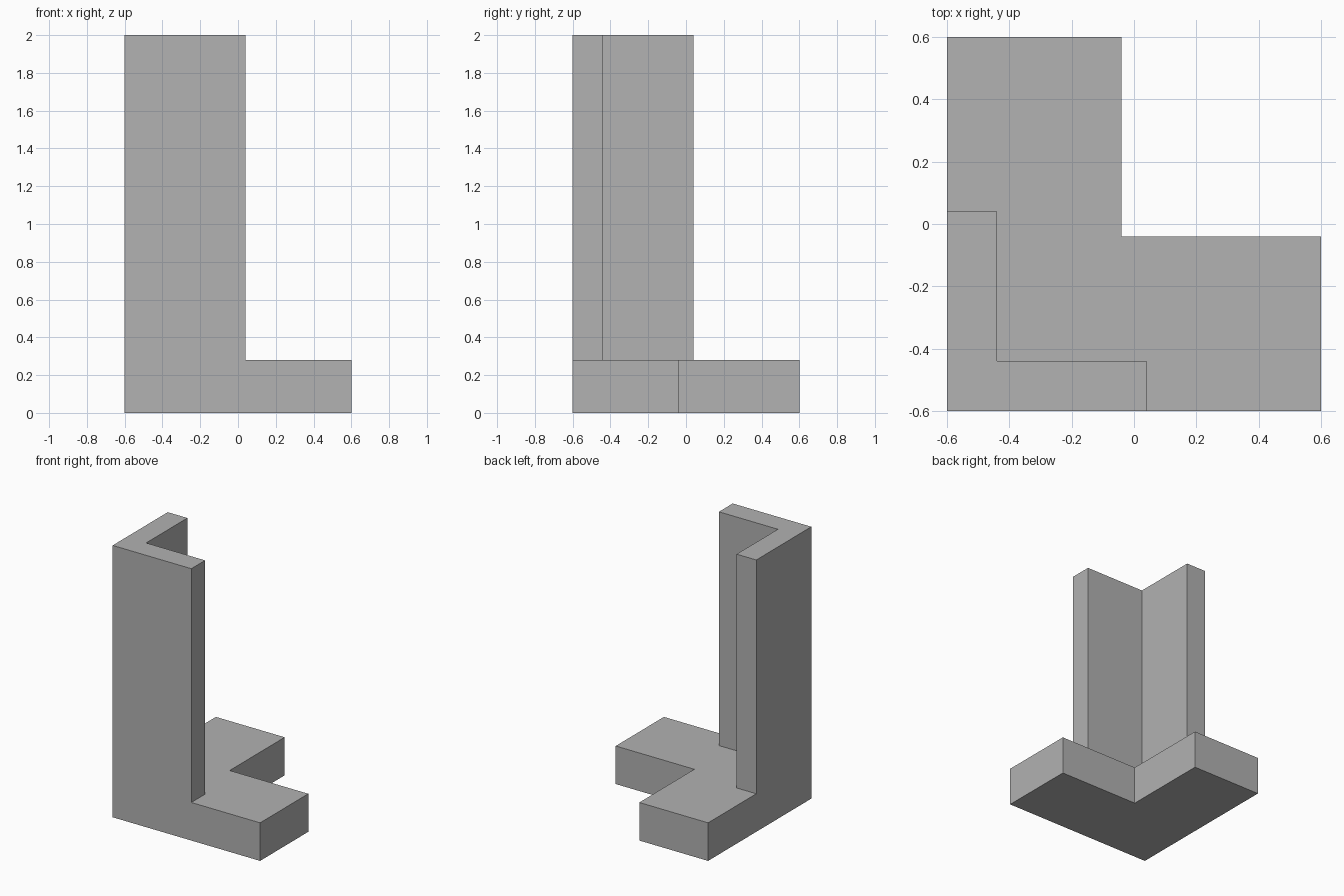
import bpy
import bmesh
import math

# Remove the default object
cube = bpy.data.objects.get("Cube")
if cube:
    bpy.data.objects.remove(cube, do_unlink=True)

# Plan dimensions
OUT = 0.6        # outer half width
TIP = 0.04       # free end of each wall wing, and mirrored edge of the foot notch
IN = -0.44       # inner wall faces
BASE_H, TOP = 0.28, 2.0

# Material
gray = bpy.data.materials.new("plain gray")
gray.use_nodes = True
colour = (0.445, 0.445, 0.445, 1.0)
gray.diffuse_color = colour
gray.node_tree.nodes["Principled BSDF"].inputs["Base Color"].default_value = colour

bm = bmesh.new()


def raise_faces(faces, height):
    """Extrude a face region straight up and return its new top faces."""
    result = bmesh.ops.extrude_face_region(bm, geom=faces)["geom"]
    verts = [g for g in result if isinstance(g, bmesh.types.BMVert)]
    bmesh.ops.translate(bm, verts=verts, vec=(0, 0, height))
    return [g for g in result if isinstance(g, bmesh.types.BMFace)]


# Plan outline: the L-shaped wall footprint and the floor around it
wall_plan = [(-OUT, TIP), (-OUT, -OUT), (TIP, -OUT), (TIP, IN), (IN, IN), (IN, TIP)]
floor_plan = [(OUT, -OUT), (OUT, -TIP), (-TIP, -TIP), (-TIP, OUT), (-OUT, OUT)]
wall = [bm.verts.new((x, y, 0)) for x, y in wall_plan]
floor = [bm.verts.new((x, y, 0)) for x, y in floor_plan]
wall_face = bm.faces.new(wall)
floor_face = bm.faces.new([wall[2]] + floor + [wall[0], wall[5], wall[4], wall[3]])

# Base slab, then the corner wall drawn up out of it
tops = raise_faces([wall_face, floor_face], BASE_H)
wall_top = min(tops, key=lambda f: f.calc_area())
raise_faces([wall_top], TOP - BASE_H)

# Merge the flush faces
bmesh.ops.recalc_face_normals(bm, faces=bm.faces[:])
bmesh.ops.dissolve_limit(bm, angle_limit=math.radians(1),
                         verts=bm.verts[:], edges=bm.edges[:])

mesh = bpy.data.meshes.new("corner_wall_with_base")
bm.to_mesh(mesh)
bm.free()
mesh.materials.append(gray)
bpy.context.collection.objects.link(bpy.data.objects.new("corner_wall_with_base", mesh))
